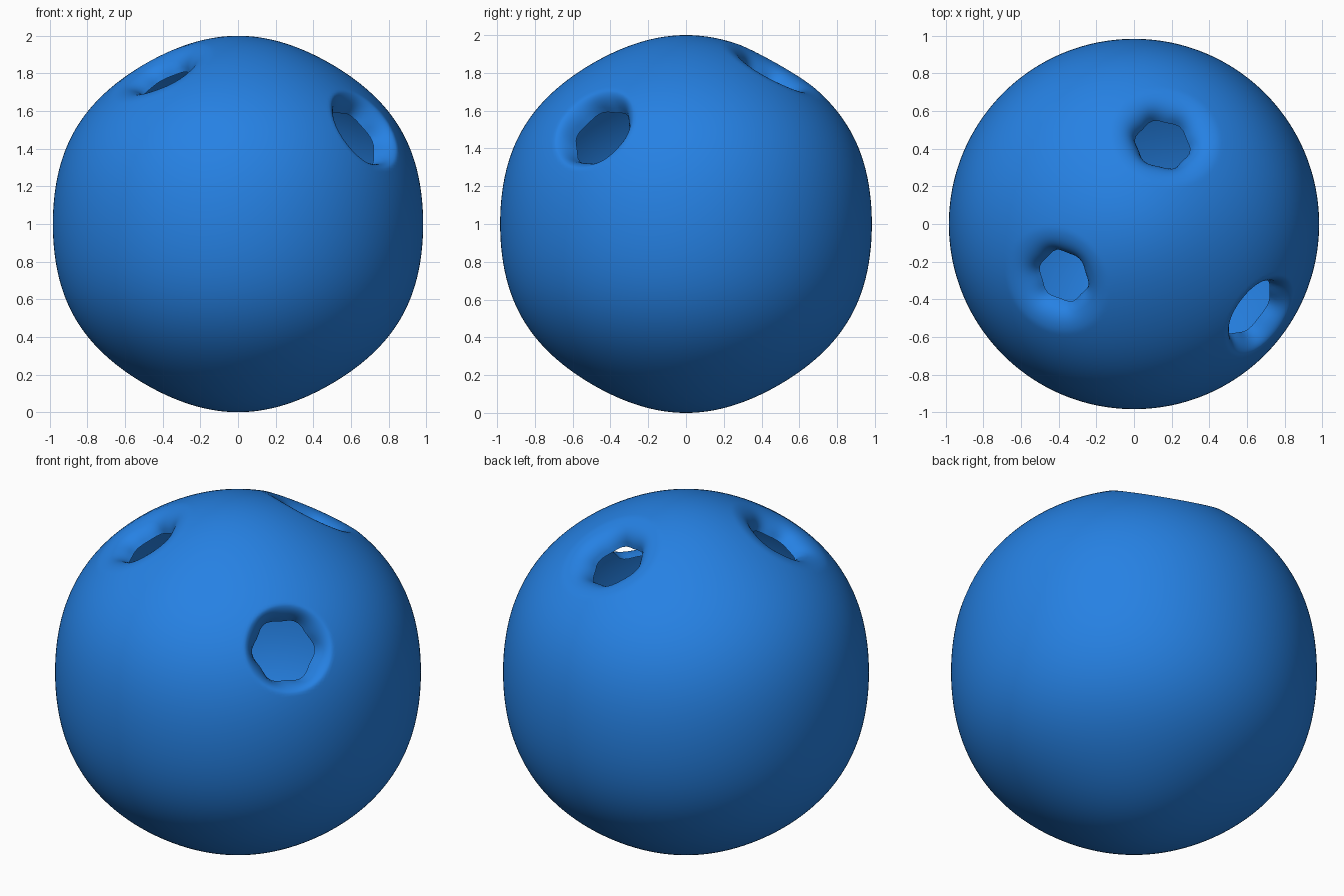
import bpy
import bmesh
import math
from mathutils import Vector

cube = bpy.data.objects.get("Cube")
if cube:
    bpy.data.objects.remove(cube, do_unlink=True)

# Finger holes: axis direction, opening angle, outer edge of the soft rim
HOLES = [
    (Vector((0.69, -0.50, 0.52)).normalized(), 0.19, 0.25),
    (Vector((-0.42, -0.31, 0.83)).normalized(), 0.16, 0.30),
    (Vector((0.17, 0.47, 0.83)).normalized(), 0.165, 0.30),
]
WALL_DEPTH = 0.11


def ball_radius(direction):
    """Slightly uneven ball: full at the poles, a little flatter between."""
    polar = math.acos(max(-1, min(1, direction.z)))
    return 0.992 + 0.008 * math.cos(6 * polar)


def rim_profile(t, opening, outer):
    """Curve from the inner lip (t=0) up to the ball surface (t=1)."""
    a, b, c = (1 - t) ** 2, 2 * t * (1 - t), t * t
    angle = a * opening + b * (opening + 0.02) + c * outer
    depth = a * WALL_DEPTH + b * 0.015
    return angle, depth


bm = bmesh.new()
bmesh.ops.create_icosphere(bm, subdivisions=7, radius=1)

# Open the shell at each hole
cut = [v for v in bm.verts
       if any(v.co.angle(axis) < opening / 2 for axis, opening, _ in HOLES)]
bmesh.ops.delete(bm, geom=cut, context='VERTS')

# Shape the ball, and roll the surface inward around each opening
for v in bm.verts:
    direction = v.co.normalized()
    depth = 0
    for axis, opening, outer in HOLES:
        angle = direction.angle(axis)
        if angle < outer:
            start = opening / 2
            t = 0 if v.is_boundary else max(0, (angle - start) / (outer - start))
            side = (direction - axis * direction.dot(axis)).normalized()
            across = axis.orthogonal().normalized()
            turn = math.atan2(side.dot(axis.cross(across)), side.dot(across))
            angle, depth = rim_profile(t, opening, outer)
            # rounded six-sided lip that fades out towards the rim
            angle *= 1 + 0.05 * (1 - t) ** 2 * math.cos(6 * turn)
            direction = axis * math.cos(angle) + side * math.sin(angle)
            break
    v.co = direction * (ball_radius(direction) - depth)

for face in bm.faces:
    face.smooth = True

mesh = bpy.data.meshes.new("ball_shell")
bm.to_mesh(mesh)
bm.free()

# Single blue finish
blue = bpy.data.materials.new("blue")
blue.use_nodes = True
color = (0.019, 0.22, 0.77, 1)
blue.diffuse_color = color
blue.node_tree.nodes["Principled BSDF"].inputs["Base Color"].default_value = color
mesh.materials.append(blue)

ball = bpy.data.objects.new("ball_shell", mesh)
ball.location.z = 1
bpy.context.collection.objects.link(ball)
